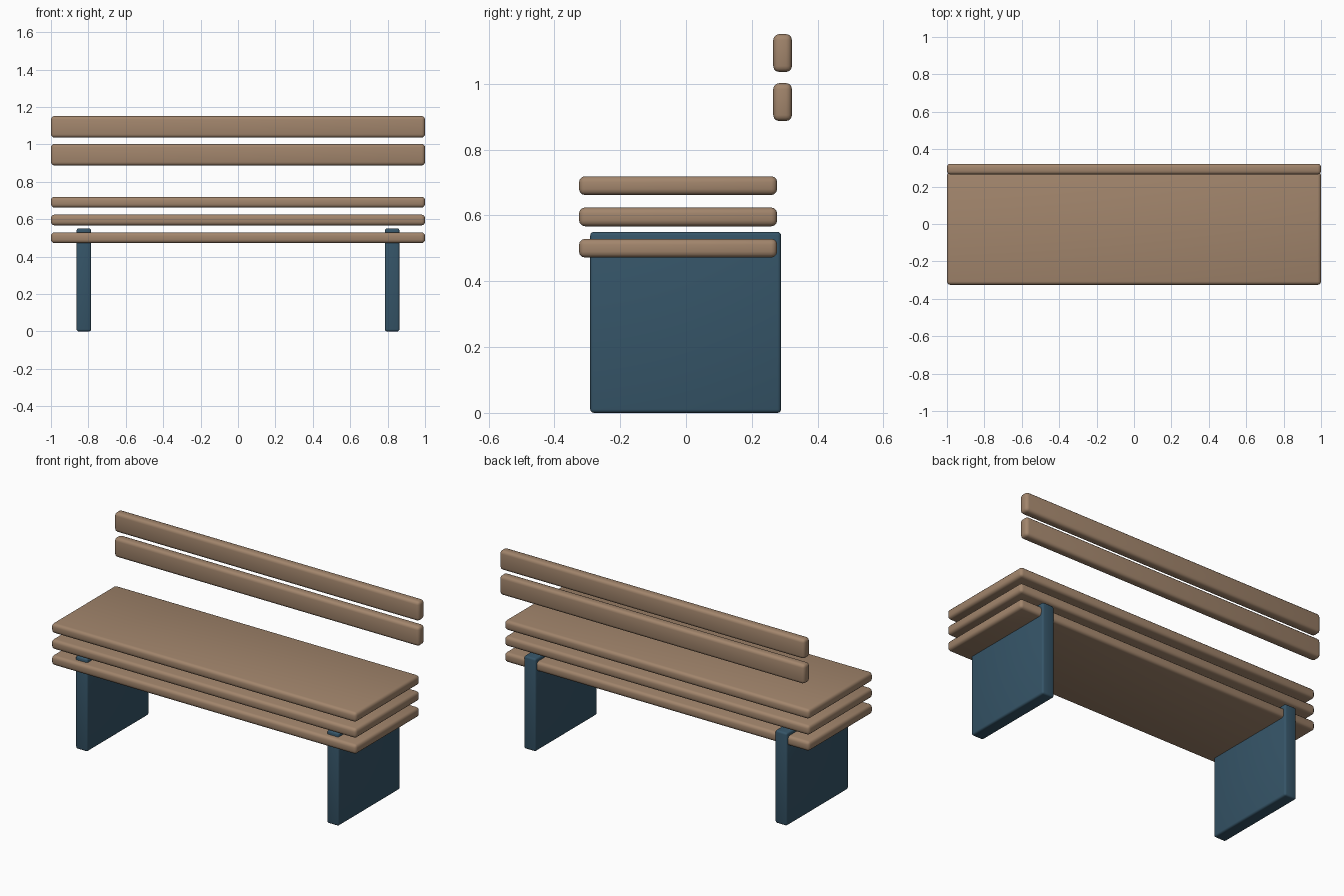
import bpy

if "Cube" in bpy.data.objects:
    bpy.data.objects.remove(bpy.data.objects["Cube"])


def make_material(name, rgb):
    mat = bpy.data.materials.new(name)
    mat.use_nodes = True
    mat.diffuse_color = (*rgb, 1)
    mat.node_tree.nodes["Principled BSDF"].inputs["Base Color"].default_value = (*rgb, 1)
    return mat


wood = make_material("tan_wood", (0.36, 0.235, 0.15))
steel = make_material("slate_blue_paint", (0.036, 0.09, 0.138))


def rounded_box(name, x, y, z, mat, radius):
    """Box spanning the given (low, high) ranges, with rounded edges."""
    spans = (x, y, z)
    bpy.ops.mesh.primitive_cube_add(size=1, location=[(a + b) / 2 for a, b in spans])
    obj = bpy.context.object
    obj.name = name
    obj.scale = [b - a for a, b in spans]
    bpy.ops.object.transform_apply(location=False, rotation=False, scale=True)
    bevel = obj.modifiers.new("rounded_edges", "BEVEL")
    bevel.width = radius
    bevel.segments = 3
    bpy.ops.object.modifier_apply(modifier=bevel.name)
    bpy.ops.object.shade_smooth_by_angle()
    obj.data.materials.append(mat)
    return obj


LENGTH = (-1, 1)

# Stacked seat boards
for level, top in zip(("lower", "middle", "upper"), (0.529, 0.624, 0.719)):
    rounded_box(f"{level}_seat_board", LENGTH, (-0.325, 0.277), (top - 0.057, top), wood, 0.018)

# Backrest slats
for level, top in (("lower", 1.002), ("upper", 1.151)):
    rounded_box(f"{level}_back_slat", LENGTH, (0.265, 0.322), (top - 0.115, top), wood, 0.018)

# Panel legs
for side, x in (("left", 0.824), ("right", -0.824)):
    rounded_box(f"{side}_leg_panel", (x - 0.039, x + 0.039), (-0.291, 0.289), (0, 0.55), steel, 0.011)
